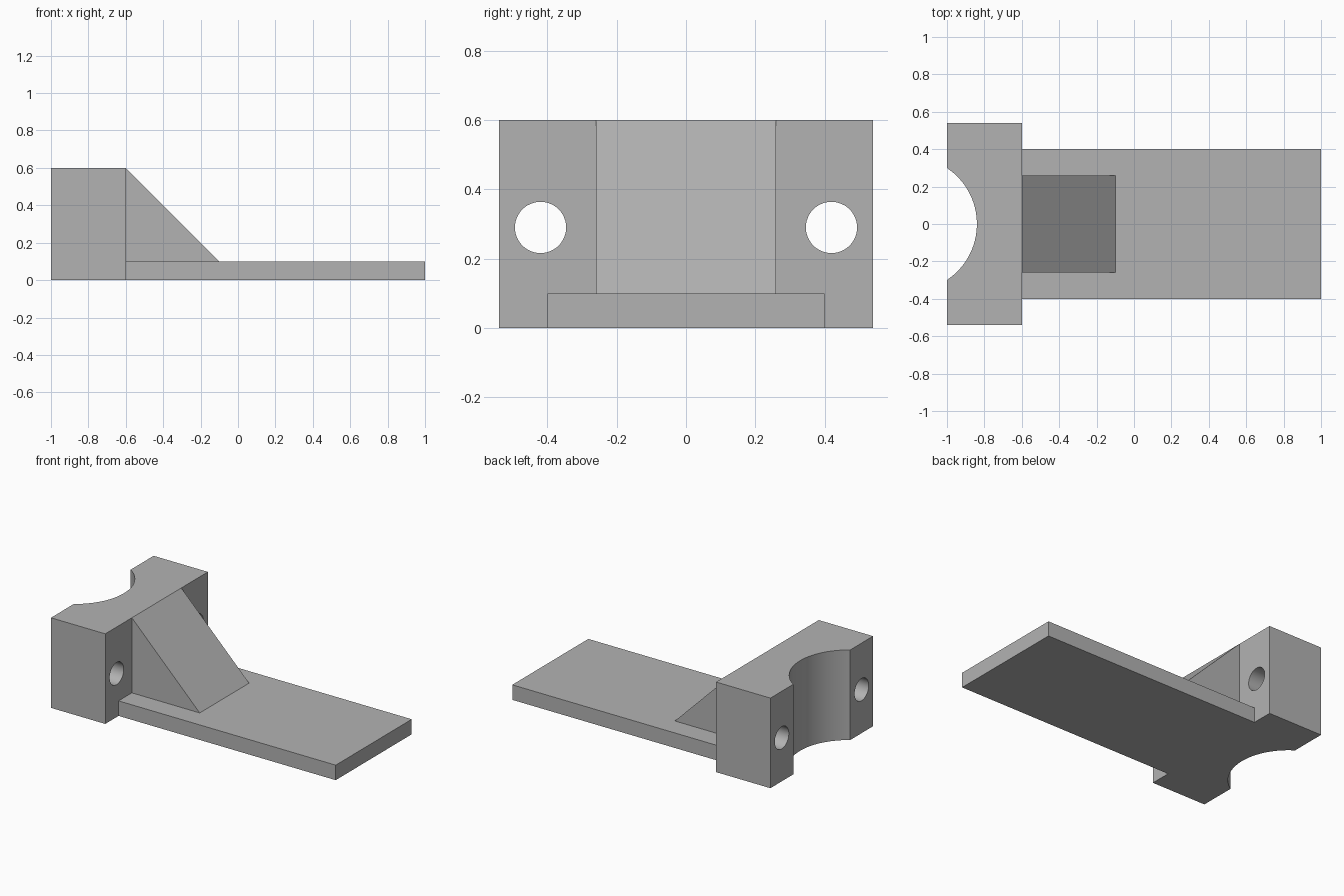
import bpy, bmesh, math
from mathutils import Matrix

if "Cube" in bpy.data.objects:
    bpy.data.objects.remove(bpy.data.objects["Cube"])

# Single plain grey
grey = bpy.data.materials.new("plain grey")
grey.use_nodes = True
grey.diffuse_color = (0.45, 0.45, 0.45, 1)
grey.node_tree.nodes["Principled BSDF"].inputs["Base Color"].default_value = grey.diffuse_color


def finish(name, bm):
    bmesh.ops.recalc_face_normals(bm, faces=bm.faces)
    mesh = bpy.data.meshes.new(name)
    bm.to_mesh(mesh)
    bm.free()
    mesh.materials.append(grey)
    obj = bpy.data.objects.new(name, mesh)
    bpy.context.collection.objects.link(obj)
    return obj


def extrude(name, points, offset):
    """Solid prism from a flat outline pushed along an offset."""
    bm = bmesh.new()
    face = bm.faces.new([bm.verts.new(p) for p in points])
    result = bmesh.ops.extrude_face_region(bm, geom=[face], use_keep_orig=True)
    moved = [v for v in result["geom"] if isinstance(v, bmesh.types.BMVert)]
    bmesh.ops.translate(bm, verts=moved, vec=offset)
    return finish(name, bm)


# Clamp block with a round saddle in its outer face
radius, centre_x, half = 0.36, -1.2, 0.54
limit = math.acos((-1 - centre_x) / radius)
steps = 48
arc = []
for i in range(steps + 1):
    a = limit - 2 * limit * i / steps
    arc.append((centre_x + radius * math.cos(a), radius * math.sin(a), 0))
outline = [(-1, -half, 0), (-0.6, -half, 0), (-0.6, half, 0), (-1, half, 0)] + arc
block = extrude("clamp_block", outline, (0, 0, 0.6))

# Bolt holes through both ears
for side, y in (("right", -0.42), ("left", 0.42)):
    bm = bmesh.new()
    place = Matrix.Translation((-0.8, y, 0.29)) @ Matrix.Rotation(math.pi / 2, 4, "Y")
    bmesh.ops.create_cone(bm, cap_ends=True, segments=48, radius1=0.074,
                          radius2=0.074, depth=0.6, matrix=place)
    cutter = finish(side + "_hole_cutter", bm)
    cutter.hide_render = True
    cutter.hide_viewport = True
    cut = block.modifiers.new(side + " hole", "BOOLEAN")
    cut.operation = "DIFFERENCE"
    cut.solver = "EXACT"
    cut.object = cutter

# Apply the cuts, then remove the cutters
bpy.context.view_layer.update()
cut_mesh = bpy.data.meshes.new_from_object(
    block.evaluated_get(bpy.context.evaluated_depsgraph_get()))
block.modifiers.clear()
block.data = cut_mesh
for obj in [o for o in bpy.data.objects if o.name.endswith("_hole_cutter")]:
    bpy.data.objects.remove(obj)

# Flat base plate
extrude("base_plate", [(-0.6, -0.4, 0), (1, -0.4, 0), (1, 0.4, 0), (-0.6, 0.4, 0)], (0, 0, 0.1))

# Sloped brace between plate and block
extrude("brace_wedge", [(-0.6, -0.26, 0.1), (-0.1, -0.26, 0.1), (-0.6, -0.26, 0.6)], (0, 0.52, 0))

# Smooth the curved saddle and hole walls only
bpy.ops.object.select_all(action="DESELECT")
block.select_set(True)
bpy.context.view_layer.objects.active = block
bpy.ops.object.shade_smooth_by_angle(angle=math.radians(30))
